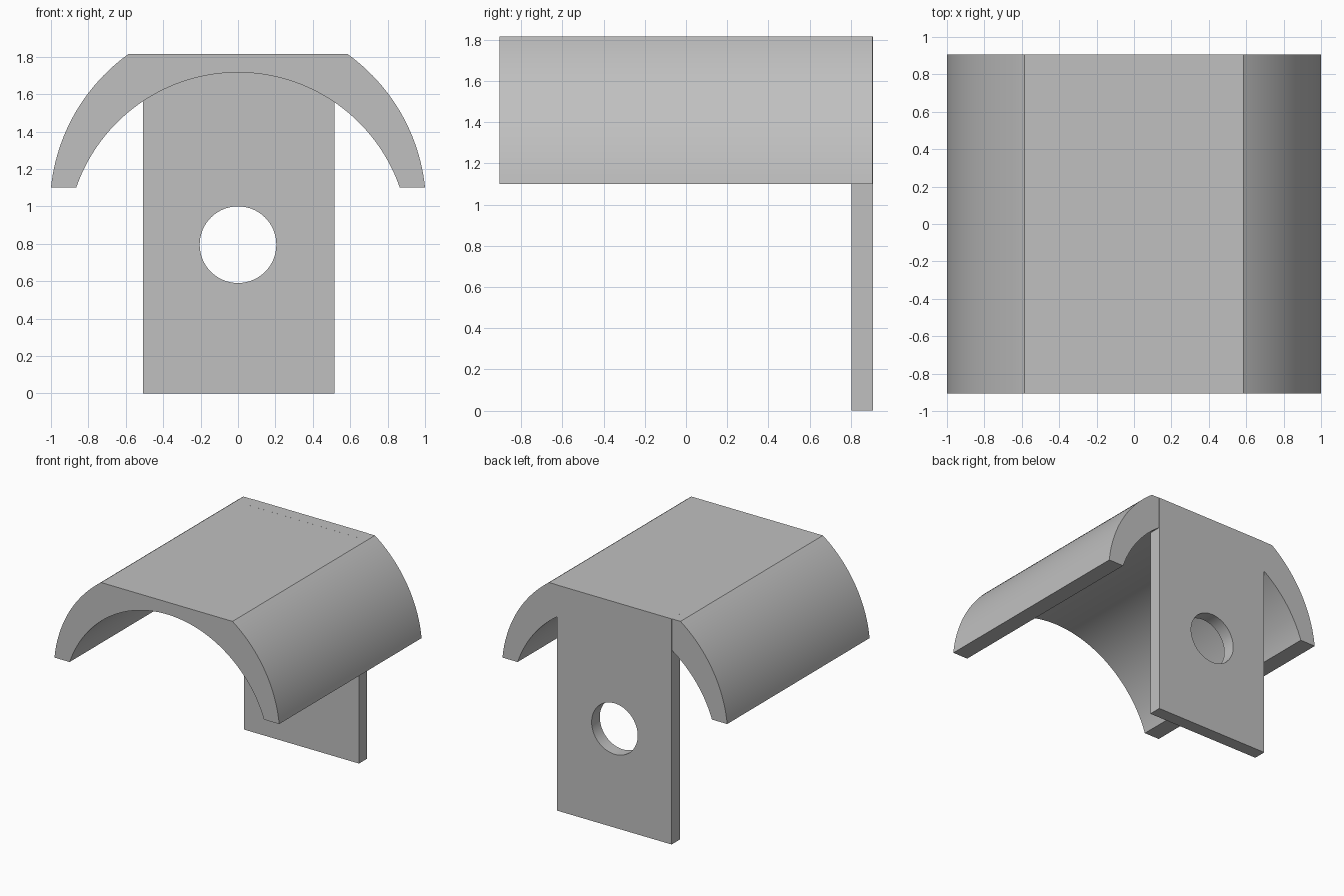
import bpy
import bmesh
from math import sqrt, atan2, cos, sin

cube = bpy.data.objects.get("Cube")
if cube:
    bpy.data.objects.remove(cube, do_unlink=True)

grey = bpy.data.materials.new("plain grey")
grey.use_nodes = True
grey.diffuse_color = (0.53, 0.53, 0.53, 1)
grey.node_tree.nodes["Principled BSDF"].inputs["Base Color"].default_value = (0.53, 0.53, 0.53, 1)


def arc(centre_z, start, end, steps):
    """Points on a circle centred on x = 0, from start to end."""
    radius = sqrt(start[0] ** 2 + (start[1] - centre_z) ** 2)
    a = atan2(start[1] - centre_z, start[0])
    b = atan2(end[1] - centre_z, end[0])
    angles = [a + (b - a) * i / steps for i in range(steps + 1)]
    return [(radius * cos(t), centre_z + radius * sin(t)) for t in angles]


def extrude_profile(name, points, y_front, y_back):
    """Solid made from an x-z outline swept along y."""
    bm = bmesh.new()
    face = bm.faces.new([bm.verts.new((x, y_front, z)) for x, z in points])
    swept = bmesh.ops.extrude_face_region(bm, geom=[face])["geom"]
    verts = [v for v in swept if isinstance(v, bmesh.types.BMVert)]
    bmesh.ops.translate(bm, vec=(0, y_back - y_front, 0), verts=verts)
    bmesh.ops.recalc_face_normals(bm, faces=bm.faces)
    mesh = bpy.data.meshes.new(name)
    bm.to_mesh(mesh)
    bm.free()
    mesh.materials.append(grey)
    obj = bpy.data.objects.new(name, mesh)
    bpy.context.collection.objects.link(obj)
    return obj


def activate(obj):
    bpy.ops.object.select_all(action="DESELECT")
    obj.select_set(True)
    bpy.context.view_layer.objects.active = obj


# Arched canopy with a flat top
TOP = 1.815
outer = arc(0.997, (1, 1.1), (0.585, TOP), 24)
inner = arc(0.80, (-0.865, 1.1), (0.865, 1.1), 64)
outline = outer + [(-x, z) for x, z in reversed(outer)] + inner
canopy = extrude_profile("arched_canopy", outline, -0.905, 0.905)

# Back plate, standing just proud of the canopy's rear end
plate = extrude_profile(
    "back_plate", [(-0.507, 0), (0.515, 0), (0.515, TOP), (-0.507, TOP)], 0.803, 0.907)

# Round hole through the plate
bpy.ops.mesh.primitive_cylinder_add(
    vertices=64, radius=0.205, depth=0.5, location=(0, 0.85, 0.795),
    rotation=(atan2(1, 0), 0, 0))
cutter = bpy.context.object
cutter.name = "hole_cutter"
cutter.hide_render = True
cutter.data.materials.append(grey)
cut = plate.modifiers.new("hole", "BOOLEAN")
cut.operation = "DIFFERENCE"
cut.solver = "EXACT"
cut.object = cutter
activate(plate)
bpy.ops.object.modifier_apply(modifier=cut.name)
bpy.data.objects.remove(cutter, do_unlink=True)

# Smooth the curved walls, keep the corners sharp
for obj in (canopy, plate):
    activate(obj)
    bpy.ops.object.shade_smooth_by_angle(angle=0.5)
